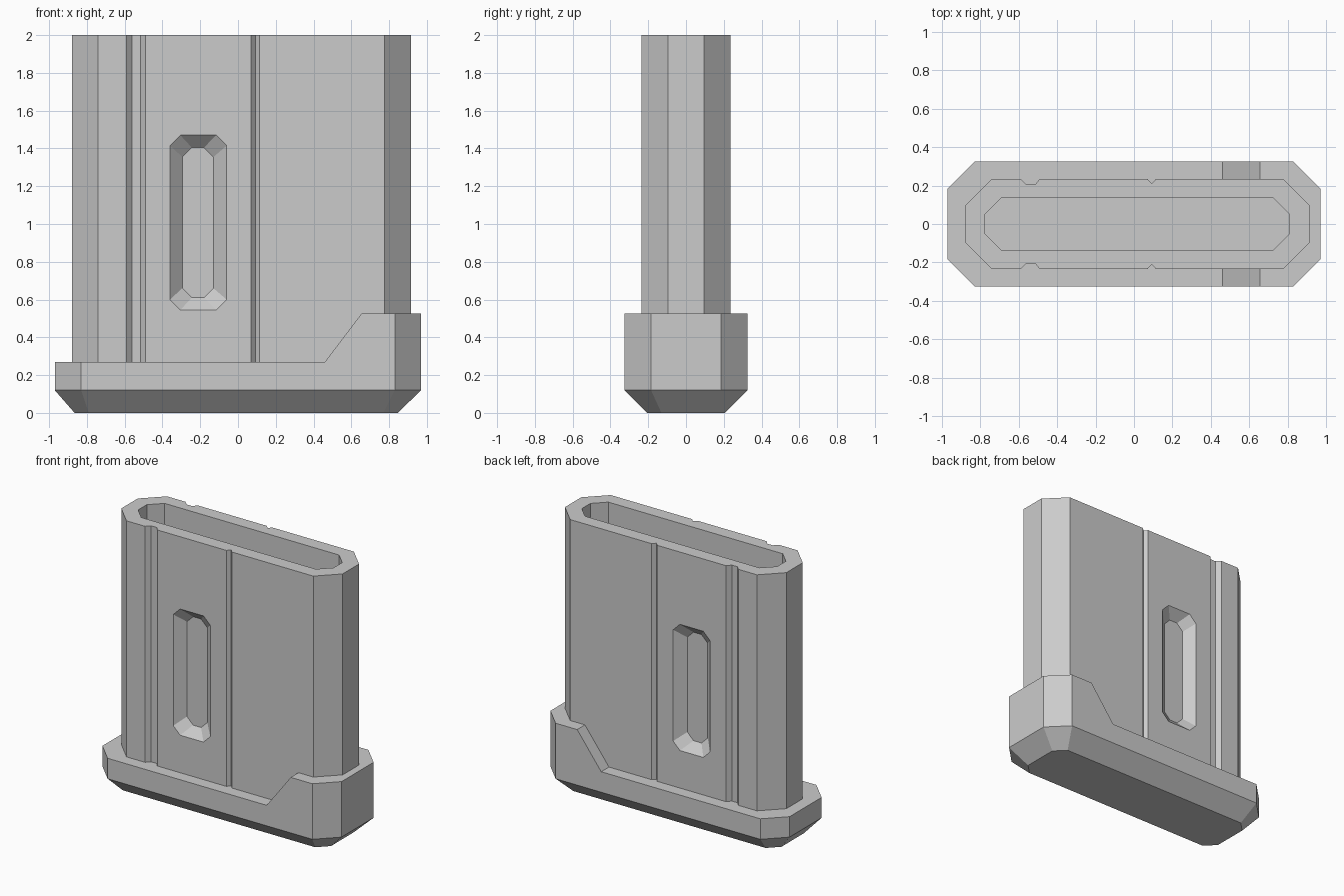
import bpy, bmesh

cube = bpy.data.objects.get("Cube")
if cube:
    bpy.data.objects.remove(cube, do_unlink=True)

grey = bpy.data.materials.new("plain grey")
grey.use_nodes = True
colour = (0.6, 0.6, 0.6, 1)
grey.diffuse_color = colour
grey.node_tree.nodes["Principled BSDF"].inputs["Base Color"].default_value = colour


def loft(name, loops):
    """Closed solid through matching loops of 3D points."""
    bm = bmesh.new()
    rings = [[bm.verts.new(p) for p in loop] for loop in loops]
    n = len(rings[0])
    for a, b in zip(rings, rings[1:]):
        for i in range(n):
            j = (i + 1) % n
            bm.faces.new((a[i], a[j], b[j], b[i]))
    bm.faces.new(rings[0][::-1])
    bm.faces.new(rings[-1])
    bmesh.ops.recalc_face_normals(bm, faces=bm.faces)
    mesh = bpy.data.meshes.new(name)
    bm.to_mesh(mesh)
    bm.free()
    mesh.materials.append(grey)
    obj = bpy.data.objects.new(name, mesh)
    bpy.context.collection.objects.link(obj)
    return obj


def octagon(u0, u1, v0, v1, c):
    """Rectangle with its corners cut by c, counter-clockwise."""
    return [(u0 + c, v0), (u1 - c, v0), (u1, v0 + c), (u1, v1 - c),
            (u1 - c, v1), (u0 + c, v1), (u0, v1 - c), (u0, v0 + c)]


def at_z(outline, z):
    return [(x, y, z) for x, y in outline]


def at_y(outline, y):
    return [(x, y, z) for x, z in outline]


def cut(target, cutter):
    cutter.hide_render = True
    mod = target.modifiers.new("cut", 'BOOLEAN')
    mod.operation = 'DIFFERENCE'
    mod.solver = 'EXACT'
    mod.object = cutter
    bpy.context.view_layer.objects.active = target
    bpy.ops.object.modifier_apply(modifier=mod.name)
    bpy.data.objects.remove(cutter, do_unlink=True)


# Hollow body, with a wide groove and a narrow groove down each broad side
half = 0.235
grooves = [(-0.74, 0), (-0.59, 0), (-0.56, 0.03), (-0.515, 0.03), (-0.49, 0),
           (0.07, 0), (0.092, 0.025), (0.115, 0), (0.775, 0)]
front = [(x, d - half) for x, d in grooves]
back = [(x, -y) for x, y in reversed(front)]
outline = front + [(0.915, -0.095), (0.915, 0.095)] + back + [(-0.88, 0.095), (-0.88, -0.095)]
body = loft("body", [at_z(outline, 0.17), at_z(outline, 2)])
cavity = octagon(-0.775, 0.81, -0.135, 0.135, 0.085)
cut(body, loft("cavity_cutter", [at_z(cavity, 0.25), at_z(cavity, 2.2)]))

# Long bevelled recess on each broad side
rim = octagon(-0.36, -0.06, 0.545, 1.47, 0.055)
floor = octagon(-0.295, -0.13, 0.61, 1.405, 0.05)
for s in (-1, 1):
    cut(body, loft("recess_cutter", [at_y(rim, s * 0.3), at_y(rim, s * half),
                                     at_y(floor, s * 0.17)]))

# Base shoe: bevelled underneath, raised at one end
sole = octagon(-0.865, 0.845, -0.205, 0.205, 0.075)
shoe = octagon(-0.97, 0.97, -0.325, 0.325, 0.14)
base = loft("base", [at_z(sole, 0), at_z(shoe, 0.12), at_z(shoe, 0.527)])
step = [(-1.2, 0.27), (0.46, 0.27), (0.655, 0.527), (0.655, 0.8), (-1.2, 0.8)]
cut(base, loft("step_cutter", [at_y(step, -0.6), at_y(step, 0.6)]))

# Socket in the base that keeps the cavity clear
socket = octagon(-0.83, 0.865, -0.185, 0.185, 0.11)
cut(base, loft("socket_cutter", [at_z(socket, 0.15), at_z(socket, 0.8)]))
